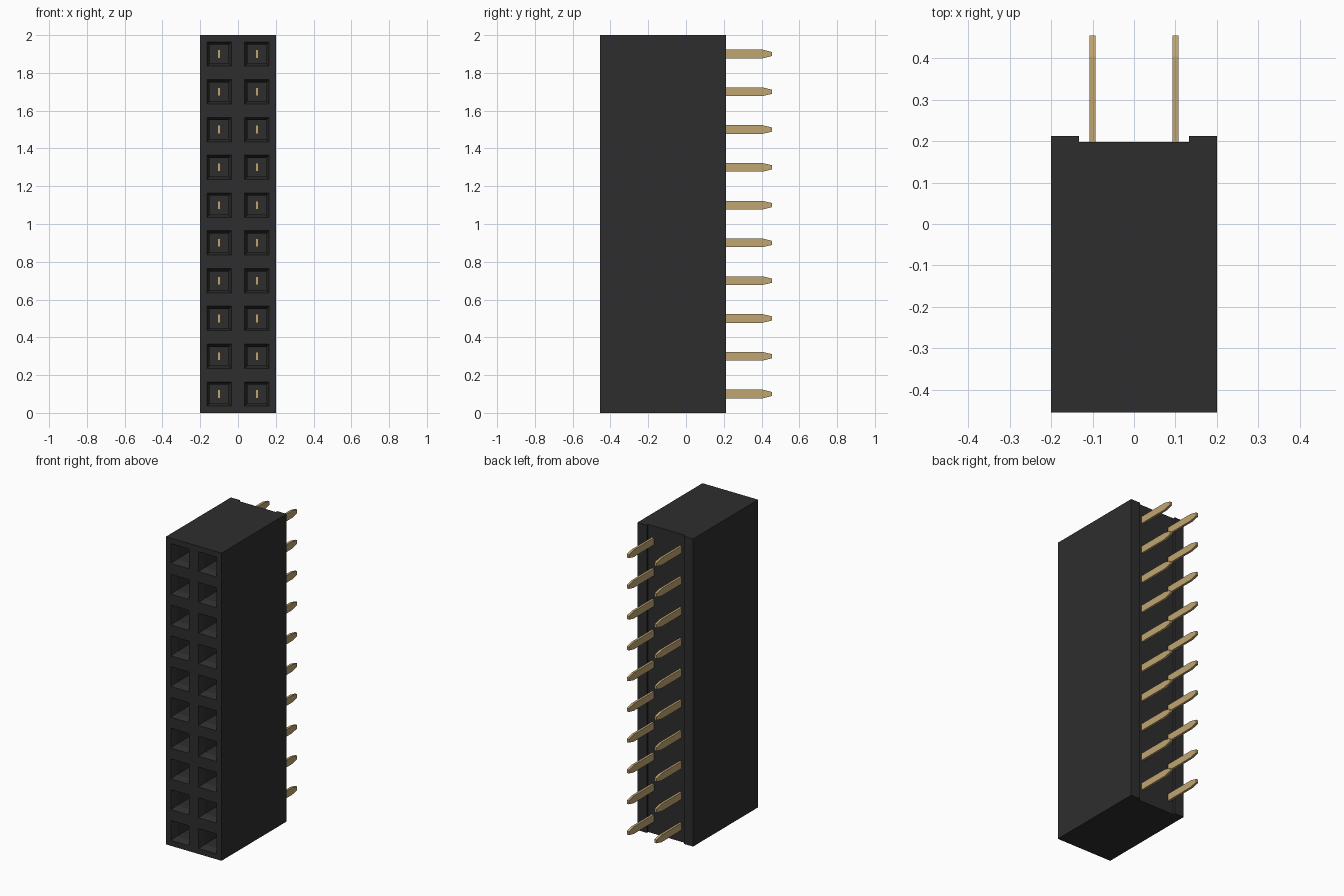
import bpy
import bmesh
from mathutils import Vector

cube = bpy.data.objects.get("Cube")
if cube:
    bpy.data.objects.remove(cube, do_unlink=True)

ROWS, PITCH = 10, 0.2
HALF_W, FRONT, BACK = 0.2, -0.455, 0.213
FLOOR, CHANNEL = 0.198, 0.133


def make_material(name, color, roughness):
    mat = bpy.data.materials.new(name)
    mat.use_nodes = True
    mat.diffuse_color = color
    bsdf = mat.node_tree.nodes["Principled BSDF"]
    bsdf.inputs["Base Color"].default_value = color
    bsdf.inputs["Roughness"].default_value = roughness
    return mat


def add_object(name, bm, mat):
    bmesh.ops.recalc_face_normals(bm, faces=bm.faces[:])
    mesh = bpy.data.meshes.new(name)
    bm.to_mesh(mesh)
    bm.free()
    mesh.materials.append(mat)
    obj = bpy.data.objects.new(name, mesh)
    bpy.context.collection.objects.link(obj)
    return obj


def extrude_profile(points, offset):
    """Close a loop of points into a face and extrude it to a solid."""
    bm = bmesh.new()
    face = bm.faces.new([bm.verts.new(p) for p in points])
    result = bmesh.ops.extrude_face_region(bm, geom=[face], use_keep_orig=True)
    verts = [g for g in result["geom"] if isinstance(g, bmesh.types.BMVert)]
    bmesh.ops.translate(bm, verts=verts, vec=offset)
    bmesh.ops.recalc_face_normals(bm, faces=bm.faces[:])
    return bm


def front_faces(bm):
    return [f for f in bm.faces if all(abs(v.co.y - FRONT) < 1e-4 for v in f.verts)]


def cut_front(bm, point, normal):
    faces = front_faces(bm)
    edges = {e for f in faces for e in f.edges}
    verts = {v for f in faces for v in f.verts}
    bmesh.ops.bisect_plane(bm, geom=faces + list(edges) + list(verts),
                           plane_co=point, plane_no=normal)


black = make_material("black plastic", (0.027, 0.027, 0.027, 1), 0.6)
gold = make_material("gold metal", (0.53, 0.38, 0.17, 1), 0.4)

# Housing: channelled block with a grid of funnel sockets in the front
half = [(HALF_W, FRONT), (HALF_W, BACK), (CHANNEL, BACK), (CHANNEL, FLOOR)]
outline = half + [(-x, y) for x, y in reversed(half)]
bm = extrude_profile([(x, y, 0) for x, y in outline], Vector((0, 0, ROWS * PITCH)))
cut_front(bm, (0, 0, 0), (1, 0, 0))
for row in range(1, ROWS):
    cut_front(bm, (0, 0, row * PITCH), (0, 0, 1))
sockets = front_faces(bm)
bmesh.ops.inset_individual(bm, faces=sockets, thickness=0.05)
bmesh.ops.inset_individual(bm, faces=sockets, thickness=0.021, depth=-0.04)
holes = bmesh.ops.extrude_discrete_faces(bm, faces=sockets)["faces"]
hole_verts = list({v for f in holes for v in f.verts})
bmesh.ops.translate(bm, verts=hole_verts, vec=(0, 0.16, 0))
add_object("housing", bm, black)

# Pins: flat blades with tapered tips, running from the sockets out the back
THICK = 0.015
upper = [(-0.27, 0.023), (0.405, 0.023), (0.455, 0.011)]
blade = upper + [(y, -z) for y, z in reversed(upper)]
bm = extrude_profile([(-THICK / 2, y, z) for y, z in blade], Vector((THICK, 0, 0)))
first = add_object("pin", bm, gold)
for side, x in (("left", 0.1), ("right", -0.1)):
    for row in range(ROWS):
        pin = bpy.data.objects.new(f"{side}_pin_{row + 1}", first.data)
        pin.location = (x, 0, (row + 0.5) * PITCH)
        bpy.context.collection.objects.link(pin)
bpy.data.objects.remove(first, do_unlink=True)
